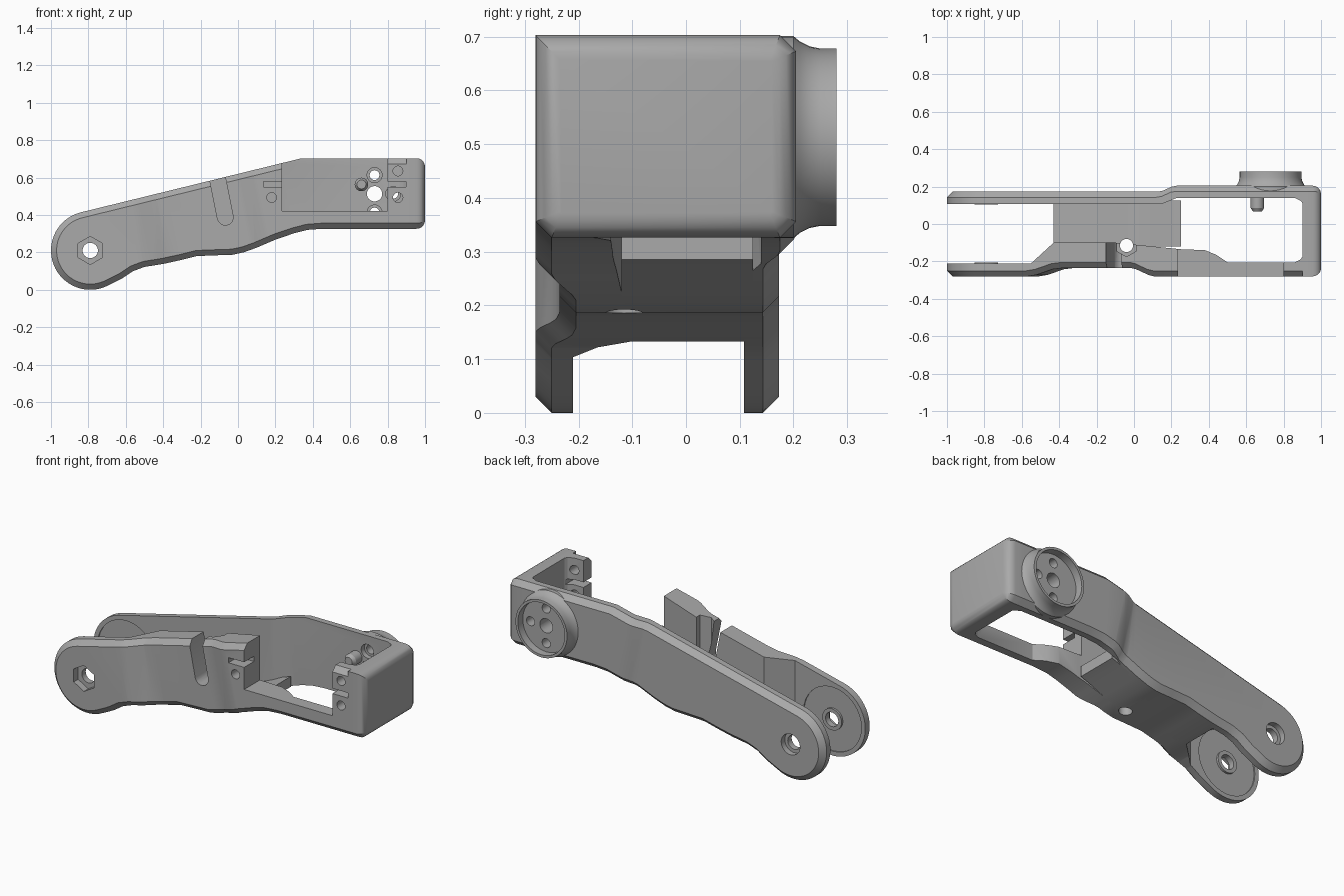
import bpy, bmesh, math
from mathutils import Matrix, Vector

cube = bpy.data.objects.get("Cube")
if cube:
    bpy.data.objects.remove(cube)

grey = bpy.data.materials.new("plain grey")
grey.use_nodes = True
grey.diffuse_color = (0.4, 0.4, 0.4, 1)
grey.node_tree.nodes["Principled BSDF"].inputs["Base Color"].default_value = (0.4, 0.4, 0.4, 1)

CHAMFER = 0.03
PIVOT = (-0.79, 0.21)
HUB = (0.73, 0.513)
TOP = 0.703
LEAN = 0.2     # the side-step lines lean with the arm


def interp(table, x):
    if x <= table[0][0]:
        return table[0][1]
    for (x0, v0), (x1, v1) in zip(table, table[1:]):
        if x <= x1:
            return v0 + (v1 - v0) * (x - x0) / (x1 - x0)
    return table[-1][1]


def finish(name, bm):
    bmesh.ops.recalc_face_normals(bm, faces=bm.faces)
    mesh = bpy.data.meshes.new(name)
    bm.to_mesh(mesh)
    bm.free()
    mesh.materials.append(grey)
    ob = bpy.data.objects.new(name, mesh)
    bpy.context.collection.objects.link(ob)
    return ob


def rod(name, x, z, r, y0, y1, sides=32, r2=None):
    """Cylinder or prism along y."""
    bm = bmesh.new()
    m = Matrix.Translation((x, (y0 + y1) / 2, z)) @ Matrix.Rotation(math.pi / 2, 4, 'X')
    bmesh.ops.create_cone(bm, cap_ends=True, segments=sides, radius1=r,
                          radius2=r2 or r, depth=y1 - y0, matrix=m)
    return finish(name, bm)


def box_bm(lo, hi):
    bm = bmesh.new()
    bmesh.ops.create_cube(bm, size=1)
    for v in bm.verts:
        v.co = [h if c > 0 else l for c, l, h in zip(v.co, lo, hi)]
    return bm


def box(name, lo, hi):
    return finish(name, box_bm(lo, hi))


def prism(name, pts, y0, y1):
    bm = bmesh.new()
    a, b = [[bm.verts.new((x, y, z)) for x, z in pts] for y in (y0, y1)]
    bm.faces.new(a)
    bm.faces.new(b)
    for i in range(len(pts)):
        j = (i + 1) % len(pts)
        bm.faces.new((a[i], a[j], b[j], b[i]))
    return finish(name, bm)


def lathe(name, centre, profile, sides=48):
    """Turn (radius, y) points about a y axis; both ends lie on the axis."""
    bm = bmesh.new()
    vs = [bm.verts.new((centre[0] + r, y, centre[1])) for r, y in profile]
    es = [bm.edges.new(p) for p in zip(vs, vs[1:])]
    bmesh.ops.spin(bm, geom=vs + es, cent=(centre[0], 0, centre[1]), axis=(0, 1, 0),
                   angle=2 * math.pi, steps=sides)
    bmesh.ops.remove_doubles(bm, verts=bm.verts, dist=0.0005)
    return finish(name, bm)


def cut(targets, cutters):
    for ob in targets:
        for c in cutters:
            mod = ob.modifiers.new("cut", 'BOOLEAN')
            mod.operation, mod.solver, mod.object = 'DIFFERENCE', 'EXACT', c
        bpy.context.view_layer.update()
        dg = bpy.context.evaluated_depsgraph_get()
        mesh = bpy.data.meshes.new_from_object(ob.evaluated_get(dg))
        ob.modifiers.clear()
        ob.data = mesh
    for c in cutters:
        bpy.data.objects.remove(c)


# Side outline: round pivot end, sloping top, wavy underside
under = [(-0.62, 0.06), (-0.56, 0.1), (-0.5, 0.122), (-0.4, 0.138), (-0.3, 0.16),
         (-0.22, 0.18), (-0.12, 0.184), (-0.03, 0.187), (0.03, 0.2), (0.1, 0.225),
         (0.2, 0.268), (0.3, 0.302), (0.37, 0.32), (0.45, 0.326), (0.93, 0.326)]
arc = [math.radians(104 + 194 * i / 32) for i in range(33)]
outline = [(PIVOT[0] + 0.21 * math.cos(a), PIVOT[1] + 0.21 * math.sin(a)) for a in arc]
outline += under + [(0.93, TOP), (0.34, TOP)]


def inset(pts, d):
    out = []
    for i, p in enumerate(pts):
        p = Vector(p)
        e0 = (p - Vector(pts[i - 1])).normalized()
        e1 = (Vector(pts[(i + 1) % len(pts)]) - p).normalized()
        n0, n1 = Vector((-e0.y, e0.x)), Vector((-e1.y, e1.x))
        out.append(p + (n0 + n1) * d / (1 + n0.dot(n1)))
    return out


def arm_plate(name, inner, outer, side):
    """Chamfered plate whose two faces step sideways along its length."""
    bm = bmesh.new()
    rings = [[bm.verts.new((x, t, z)) for x, z in pts]
             for t, pts in ((0, outline), (0.5, outline), (1, inset(outline, CHAMFER)))]
    bm.faces.new(rings[0])
    bm.faces.new(rings[2])
    for a, b in zip(rings, rings[1:]):
        for i in range(len(a)):
            j = (i + 1) % len(a)
            bm.faces.new((a[i], a[j], b[j], b[i]))
    for table, lean in ((inner, 0), (outer, LEAN)):
        for x, _ in table:
            bmesh.ops.bisect_plane(bm, geom=bm.verts[:] + bm.edges[:] + bm.faces[:],
                                   plane_co=(x, 0, 0), plane_no=(1, 0, lean))
    for v in bm.verts:
        x, t, z = v.co
        yi, yo = interp(inner, x), interp(outer, x + LEAN * z)
        mid = yo - side * CHAMFER
        v.co.y = yi + (mid - yi) * t * 2 if t < 0.5 else mid + (yo - mid) * (t * 2 - 1)
    return finish(name, bm)


front = arm_plate("front_arm",
                  [(-0.55, -0.21), (-0.43, -0.1), (-0.1, -0.1), (0.25, -0.135), (0.38, -0.14),
                   (0.44, -0.165), (0.5, -0.205), (0.86, -0.205), (0.89, -0.19), (0.91, -0.16)],
                  [(-0.48, -0.28), (-0.43, -0.272), (-0.34, -0.242), (-0.28, -0.235),
                   (0.1, -0.235), (0.13, -0.242), (0.2, -0.273), (0.23, -0.28)], -1)
back = arm_plate("back_arm",
                 [(0.15, 0.108), (0.23, 0.14), (0.86, 0.14), (0.89, 0.125), (0.91, 0.1)],
                 [(0.25, 0.173), (0.28, 0.178), (0.33, 0.2), (0.36, 0.205)], 1)

# End wall joining the two arms, chamfered along and rounded at the outer face
bm = box_bm((0.9, -0.28, 0.326), (1.0, 0.205, TOP))
long_edges = [e for e in bm.edges if abs(e.verts[0].co.x - e.verts[1].co.x) > 0.05
              and not (e.verts[0].co.y < 0 and e.verts[0].co.z > 0.5)]
bmesh.ops.bevel(bm, geom=long_edges, offset=CHAMFER, segments=1, affect='EDGES')
rim = [e for e in bm.edges if all(v.co.x > 0.99 for v in e.verts)]
bmesh.ops.bevel(bm, geom=rim, offset=0.045, segments=5, profile=0.5, affect='EDGES')
end = finish("end_wall", bm)

# Web under the middle of the arm
xs = [-0.43] + [x for x, _ in under if -0.43 < x < 0.25] + [0.25]
low = [(x, interp(under, x)) for x in xs]
floor = prism("floor_web", low + [(x, z + 0.06) for x, z in reversed(low)], -0.12, 0.125)

# Flared hub with a dished outer face
hub = lathe("hub", HUB, [(0, 0.165), (0.188, 0.165), (0.188, 0.2), (0.178, 0.212), (0.169, 0.23),
                         (0.165, 0.25), (0.165, 0.28), (0.15, 0.28), (0.15, 0.235), (0, 0.235)])
hub_holes = [rod("hole", HUB[0], HUB[1], 0.041, 0, 0.4)]
for dx, dz in ((0, 0.1), (0, -0.1), (0.1, 0)):
    hub_holes.append(rod("hole", HUB[0] + dx, HUB[1] + dz, 0.026, 0, 0.4))
    hub_holes.append(rod("bore", HUB[0] + dx, HUB[1] + dz, 0.04, 0, 0.17))
cut([hub, back, end], hub_holes)

# Locating peg on the inside of the back arm
peg = rod("peg", 0.66, 0.563, 0.036, 0.085, 0.15)
tip = rod("peg_tip", 0.66, 0.563, 0.036, 0.067, 0.085, r2=0.024)

# Pivot: thin discs let into the inner faces, raised washers, bores
washers = []
for name, y0, y1 in (("front_washer", -0.225, -0.205), ("back_washer", 0.104, 0.125)):
    washers.append(rod(name, *PIVOT, 0.062, y0, y1))
cut([front], [rod("disc", *PIVOT, 0.185, -0.217, -0.1),
              rod("hex", *PIVOT, 0.075, -0.3, -0.24, 6)])
hexes = [v for v in front.data.vertices]
cut([back], [rod("disc", *PIVOT, 0.185, 0, 0.115),
             rod("bore", *PIVOT, 0.06, 0.14, 0.3)])
cut([front, back] + washers, [rod("bore", *PIVOT, 0.041, -0.4, 0.4)])

# Open-topped window, cable slots and screw holes in the front arm
cutters = [box("window", (0.235, -0.4, 0.42), (0.8, 0.1, 0.9)),
           box("left_slot", (0.135, -0.4, 0.548), (0.3, -0.19, 0.578)),
           box("right_slot", (0.7, -0.4, 0.548), (0.899, 0, 0.578))]
for x, z in ((0.18, 0.493), (0.855, 0.635), (0.855, 0.493)):
    cutters.append(rod("screw_hole", x, z, 0.026, -0.4, -0.17))
d = Vector((-LEAN, 1)).normalized()
s = Vector((d.y, -d.x)) * 0.042
base = Vector((-0.068, 0.387))
slot = [base + d * 0.4 + s, base + d * 0.4 - s]
for i in range(9):
    a = math.pi * i / 8
    slot.append(base - s * math.cos(a) - d * 0.042 * math.sin(a))
cutters.append(prism("slanted_slot", slot, -0.4, 0))
cut([front], cutters)

# Upright screw hole with a six-sided nut pocket
upright = []
for r, n, z0, z1 in ((0.035, 32, 0, 0.9), (0.06, 6, 0.3, 0.9)):
    bm = bmesh.new()
    bmesh.ops.create_cone(bm, cap_ends=True, segments=n, radius1=r, radius2=r, depth=z1 - z0,
                          matrix=Matrix.Translation((-0.04, -0.115, (z0 + z1) / 2)))
    upright.append(finish("upright", bm))
cut([front, floor], upright)

parts = [front, back, end, floor, hub, peg, tip] + washers
bpy.ops.object.select_all(action='DESELECT')
for ob in parts:
    ob.select_set(True)
bpy.context.view_layer.objects.active = front
bpy.ops.object.shade_smooth_by_angle(angle=math.radians(28))
